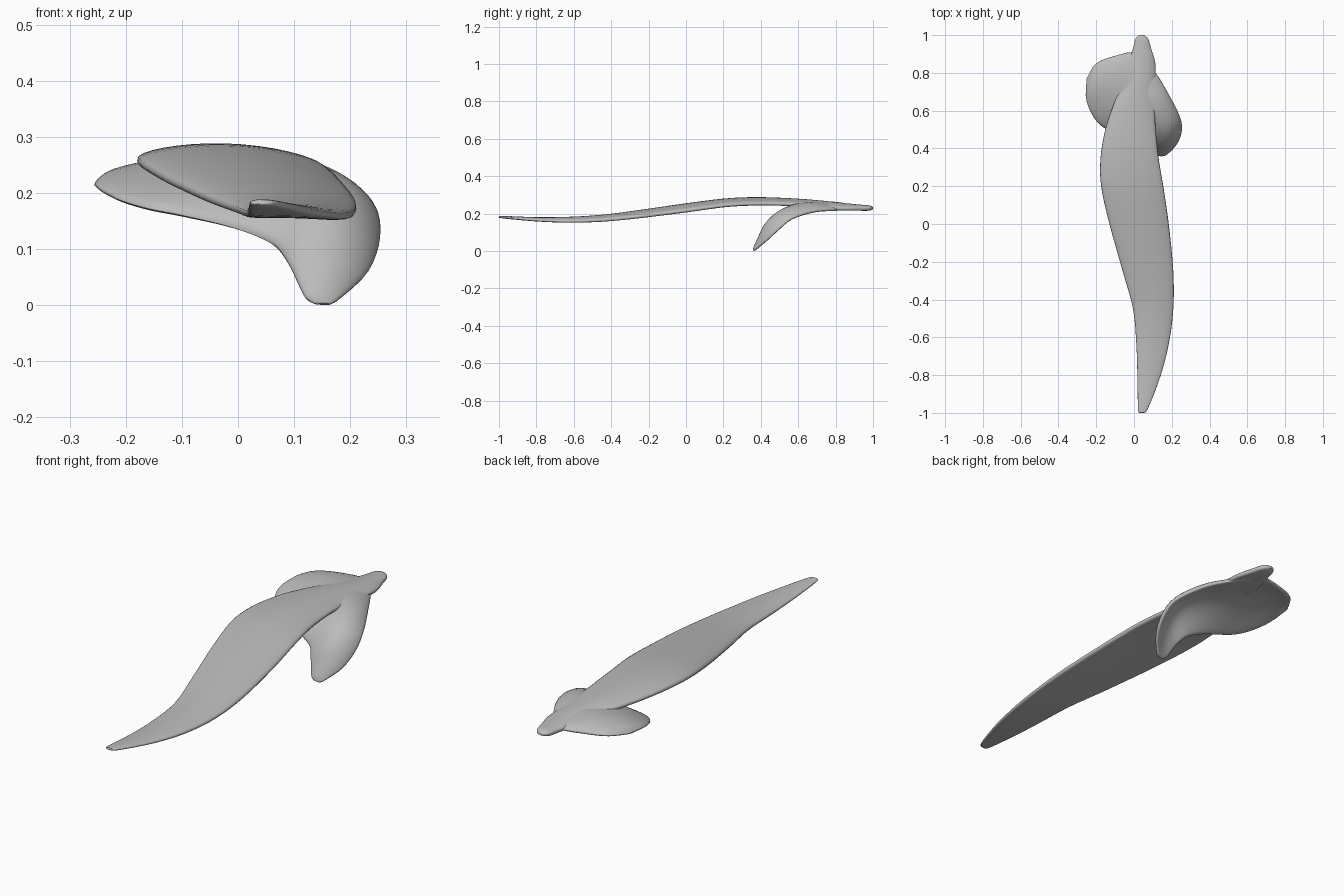
import bpy, bmesh, math
from mathutils import Vector

grey = bpy.data.materials.new("soft grey")
grey.diffuse_color = (0.5, 0.5, 0.5, 1)


def spline(rows, i, t):
    # Catmull-Rom blend between section i and i + 1
    p = [rows[min(max(k, 0), len(rows) - 1)] for k in (i - 1, i, i + 1, i + 2)]
    return [0.5 * (2 * b + (c - a) * t + (2 * a - 5 * b + 4 * c - d) * t * t
                   + (3 * b - a - 3 * c + d) * t ** 3) for a, b, c, d in zip(*p)]


def loft(name, rows, steps=4, n=32):
    # Each row: left edge, crest, right edge and half thickness of a curved sheet
    secs = [spline(rows, i, s / steps) for i in range(len(rows) - 1) for s in range(steps)]
    secs.append(rows[-1])
    secs = [(Vector(s[0:3]), Vector(s[3:6]), Vector(s[6:9]), s[9]) for s in secs]

    def curve(sec, u):
        l, m, r, _ = sec
        return m + (r - l) * (u / 2) + ((l + r) / 2 - m) * u * u

    bm = bmesh.new()
    rings = []
    for i, sec in enumerate(secs):
        before, after = secs[max(i - 1, 0)], secs[min(i + 1, len(secs) - 1)]
        ring = []
        for k in range(n):
            a = 2 * math.pi * k / n
            u = math.cos(a)
            across = curve(sec, u + 0.02) - curve(sec, u - 0.02)
            along = curve(after, u) - curve(before, u)
            nor = across.cross(along).normalized()
            if nor.z < 0:
                nor.negate()
            h = math.copysign(abs(math.sin(a)) ** 0.6, math.sin(a)) * sec[3]
            ring.append(bm.verts.new(curve(sec, u) + nor * h))
        rings.append(ring)
    for a, b in zip(rings, rings[1:]):
        for k in range(n):
            bm.faces.new((a[k], a[(k + 1) % n], b[(k + 1) % n], b[k]))
    bm.faces.new(rings[0])
    bm.faces.new(rings[-1])
    bmesh.ops.recalc_face_normals(bm, faces=bm.faces)
    me = bpy.data.meshes.new(name)
    bm.to_mesh(me)
    bm.free()
    me.materials.append(grey)
    ob = bpy.data.objects.new(name, me)
    bpy.context.collection.objects.link(ob)
    bpy.context.view_layer.objects.active = ob
    ob.select_set(True)
    bpy.ops.object.shade_smooth_by_angle(angle=math.radians(60))
    ob.select_set(False)


# Long blade with stem: y, left x, right x, crest z, edge drop, half thickness
blade = [(-1.0, .028, .05, .184, .0, .004), (-.975, .021, .075, .181, .001, .007),
         (-.8, .018, .142, .170, .004, .011), (-.63, .012, .185, .169, .008, .014),
         (-.45, -.005, .208, .178, .011, .016), (-.25, -.06, .208, .201, .014, .018),
         (0, -.13, .184, .236, .017, .019), (.2, -.174, .155, .261, .015, .019),
         (.35, -.177, .13, .269, .014, .019), (.5, -.152, .115, .267, .013, .018),
         (.64, -.105, .108, .259, .013, .018), (.75, -.06, .112, .249, .016, .018),
         (.85, -.03, .112, .239, .012, .017), (.93, -.005, .09, .232, .005, .016),
         (.98, .008, .075, .230, .002, .014), (1.0, .028, .052, .229, .0, .006)]
loft("long_blade", [(l, y, z - d * .7, (l + r) / 2, y, z, r, y, z - d * 1.3, h)
                    for y, l, r, z, d, h in blade])

# Drooping saddle lobe running from the left edge to the low right tip
lobe = [(-.255, .68, .215, -.253, .72, .217, -.25, .77, .22, .003),
        (-.245, .63, .205, -.222, .74, .232, -.2, .85, .228, .010),
        (-.21, .56, .187, -.15, .74, .244, -.1, .89, .228, .014),
        (-.16, .51, .172, -.08, .71, .245, .02, .905, .226, .016),
        (-.10, .485, .160, .01, .66, .243, .115, .80, .219, .017),
        (-.01, .465, .138, .09, .59, .236, .18, .69, .210, .017),
        (.06, .44, .109, .15, .51, .205, .24, .57, .172, .016),
        (.09, .405, .073, .175, .45, .153, .25, .50, .117, .015),
        (.107, .383, .038, .175, .41, .087, .23, .435, .058, .013),
        (.12, .368, .013, .15, .373, .022, .185, .38, .014, .010),
        (.135, .361, .003, .15, .361, .002, .165, .363, .002, .003)]
loft("saddle_lobe", lobe)
